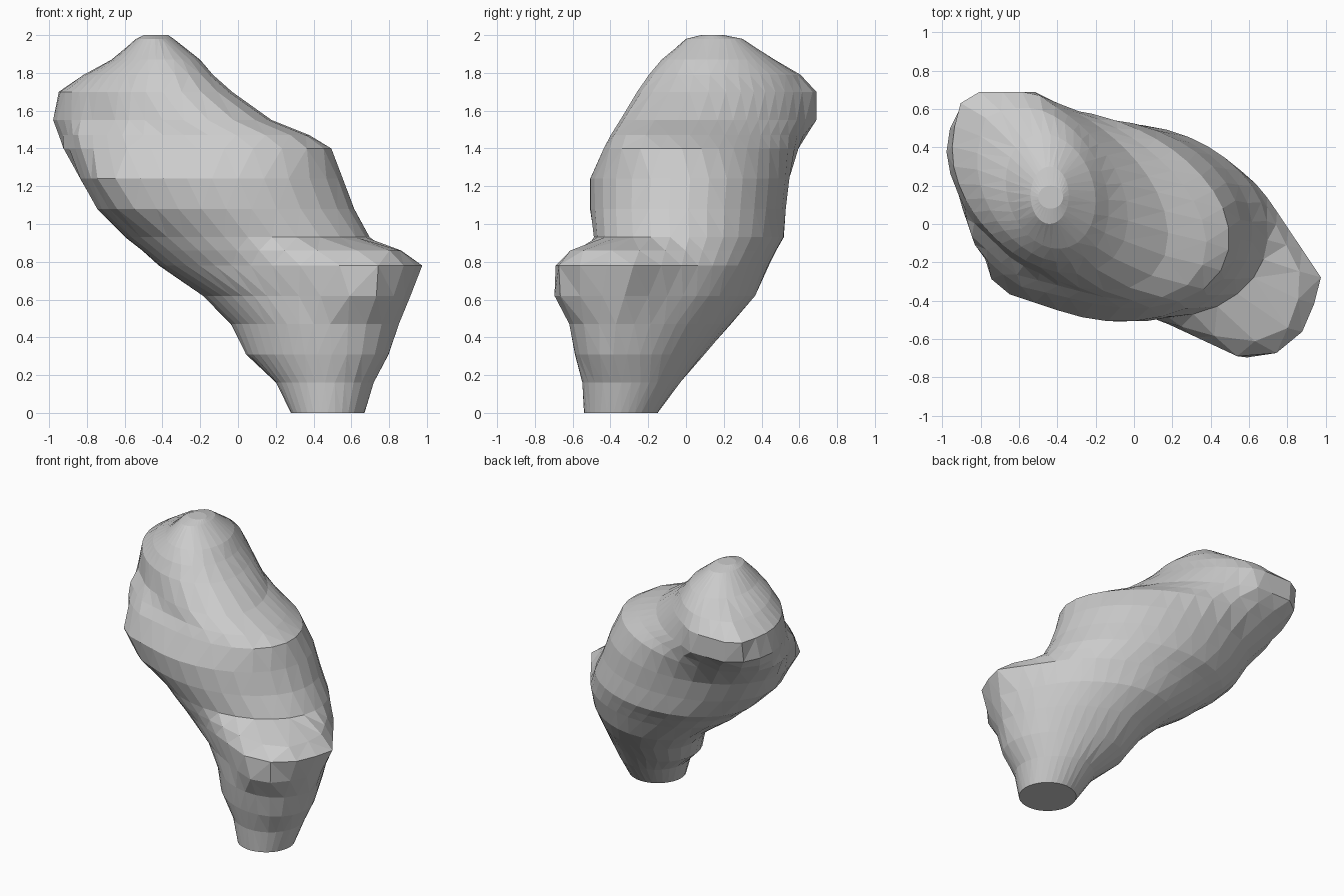
import bpy, bmesh
from math import cos, sin, radians, pi
from mathutils import Vector
from mathutils.geometry import convex_hull_2d, intersect_line_line_2d

# Horizontal slices: z, x min, x max, y min, y max, skew in degrees
SLICES = [
    (0.00, 0.28, 0.67, -0.54, -0.15, 0),
    (0.16, 0.20, 0.72, -0.55, -0.03, -6),
    (0.31, 0.04, 0.80, -0.59, 0.10, -16),
    (0.47, -0.04, 0.84, -0.62, 0.24, -20),
    (0.62, -0.19, 0.83, -0.57, 0.37, -18),
    (0.78, -0.42, 0.78, -0.49, 0.44, -10),
    (0.86, -0.51, 0.73, -0.49, 0.48, -8),
    (0.93, -0.60, 0.70, -0.49, 0.52, -8),
    (1.08, -0.75, 0.62, -0.51, 0.53, -5),
    (1.24, -0.84, 0.56, -0.51, 0.55, -6),
    (1.40, -0.93, 0.50, -0.44, 0.60, -18),
    (1.47, -0.95, 0.38, -0.40, 0.64, -26),
    (1.55, -0.98, 0.18, -0.35, 0.68, -26),
    (1.70, -0.95, -0.03, -0.26, 0.68, -22),
    (1.79, -0.82, -0.13, -0.20, 0.61, -18),
    (1.87, -0.67, -0.20, -0.13, 0.47, -10),
    (1.98, -0.54, -0.34, 0.00, 0.30, 0),
    (2.00, -0.50, -0.37, 0.08, 0.20, 0),
]
# Corners that stick out of the oval: side knob, lower back edge, head
BULGES = {
    0.47: [(0.86, -0.35)],
    0.62: [(0.92, -0.30), (0.86, -0.52), (0.72, -0.68), (0.56, -0.70)],
    0.78: [(0.99, -0.30), (0.87, -0.58), (0.72, -0.69), (0.56, -0.70)],
    0.86: [(0.89, -0.30), (0.80, -0.55), (0.58, -0.63)],
    1.08: [(-0.62, -0.33)],
    1.24: [(-0.74, -0.30), (-0.67, -0.36)],
    1.40: [(-0.82, -0.14), (-0.62, -0.32)],
    1.47: [(-0.85, -0.06), (-0.63, -0.26)],
    1.55: [(-0.90, 0.62), (-0.82, 0.69), (-0.52, 0.69), (-0.86, 0.03), (-0.62, -0.20)],
    1.70: [(-0.92, 0.62), (-0.82, 0.69), (-0.52, 0.69), (-0.85, 0.17), (-0.62, -0.10)],
    1.79: [(-0.77, 0.57), (-0.73, 0.10)],
}
SIDES = 32

bm = bmesh.new()


def ring(z, x0, x1, y0, y1, skew):
    """Skewed oval stretched over its bulges, resampled by angle."""
    c = Vector(((x0 + x1) / 2, (y0 + y1) / 2))
    a, b = (x1 - x0) / 2, (y1 - y0) / 2
    pts = [c + Vector((a * cos(t), b * sin(t + radians(skew))))
           for t in (2 * pi * i / 40 for i in range(40))]
    pts += [Vector(p) for p in BULGES.get(z, [])]
    hull = [pts[i] for i in convex_hull_2d(pts)]
    verts = []
    for i in range(SIDES):
        t = 2 * pi * i / SIDES + 0.003
        far = c + Vector((a * cos(t), b * sin(t))) * 9
        for p, q in zip(hull, hull[1:] + hull[:1]):
            hit = intersect_line_line_2d(c, far, p, q)
            if hit:
                verts.append(bm.verts.new((hit.x, hit.y, z)))
                break
    return verts


# Leaning lumpy body with narrow flat foot, side knob and bulbous head
rings = [ring(*s) for s in SLICES]
for low, high in zip(rings, rings[1:]):
    for i in range(SIDES):
        j = (i + 1) % SIDES
        bm.faces.new((low[i], low[j], high[j], high[i]))
bm.faces.new(rings[0][::-1])
bm.faces.new(rings[-1])
bmesh.ops.triangulate(bm, faces=[f for f in bm.faces if len(f.verts) == 4])
bmesh.ops.recalc_face_normals(bm, faces=bm.faces[:])

mesh = bpy.data.meshes.new("lumpy_body")
bm.to_mesh(mesh)
bm.free()
body = bpy.data.objects.new("lumpy_body", mesh)
bpy.context.collection.objects.link(body)
